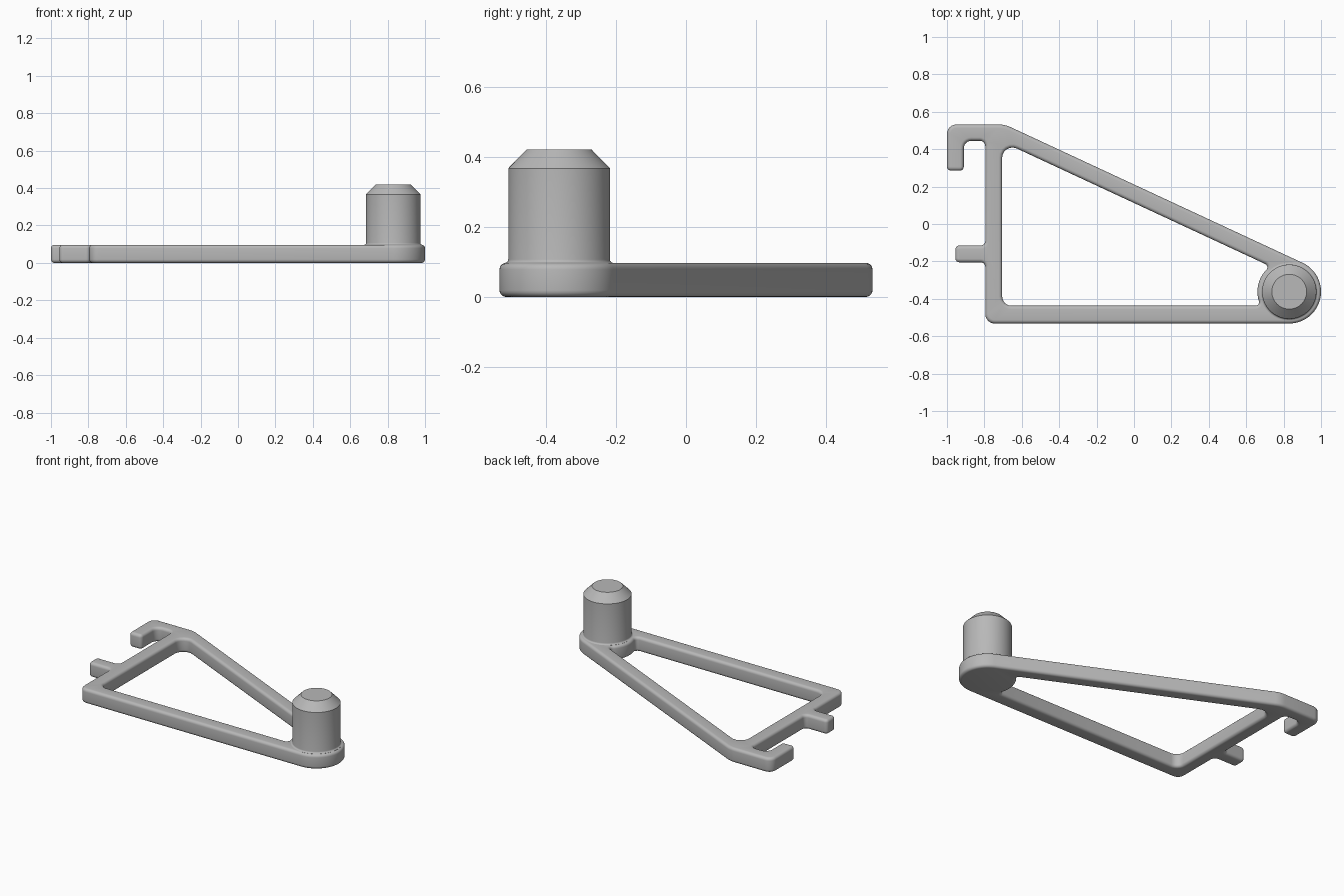
import bpy, bmesh, math
from mathutils import Vector

cube = bpy.data.objects.get("Cube")
if cube:
    bpy.data.objects.remove(cube, do_unlink=True)

grey = bpy.data.materials.new("grey plastic")
grey.use_nodes = True
COLOUR = (0.48, 0.48, 0.48, 1)
grey.diffuse_color = COLOUR
grey.node_tree.nodes["Principled BSDF"].inputs["Base Color"].default_value = COLOUR

THICK, BEVEL = 0.097, 0.019
PIVOT, BOSS_R = Vector((0.83, -0.362)), 0.17


def arc(start, end, steps):
    """Points on the rim of the boss, with no further rounding."""
    pts = []
    for i in range(steps + 1):
        a = math.radians(start + (end - start) * i / steps)
        p = PIVOT + BOSS_R * Vector((math.cos(a), math.sin(a)))
        pts.append((p.x, p.y, 0))
    return pts


def rounded(corners, steps=6):
    """Turn (x, y, radius) corners into a filleted loop."""
    pts, n = [], len(corners)
    for i, (x, y, r) in enumerate(corners):
        p = Vector((x, y))
        if r == 0:
            pts.append(p)
            continue
        u = (Vector(corners[i - 1][:2]) - p).normalized()
        v = (Vector(corners[(i + 1) % n][:2]) - p).normalized()
        half = u.angle(v) / 2
        centre = p + (u + v).normalized() * r / math.sin(half)
        a = p + u * r / math.tan(half) - centre
        b = p + v * r / math.tan(half) - centre
        sweep = a.angle(b)
        for k in range(steps + 1):
            t = k / steps
            pts.append(centre + (a * math.sin((1 - t) * sweep)
                                 + b * math.sin(t * sweep)) / math.sin(sweep))
    return pts


def inset(loop, d):
    """Move a loop to its left by d with mitred corners."""
    out, n = [], len(loop)
    for i, p in enumerate(loop):
        e = (p - loop[i - 1]).normalized()
        f = (loop[(i + 1) % n] - p).normalized()
        n1, n2 = Vector((-e.y, e.x)), Vector((-f.y, f.x))
        out.append(p + (n1 + n2) * d / (1 + n1.dot(n2)))
    return out


def finish(bm, name, angle):
    bmesh.ops.recalc_face_normals(bm, faces=bm.faces[:])
    mesh = bpy.data.meshes.new(name)
    bm.to_mesh(mesh)
    bm.free()
    mesh.materials.append(grey)
    ob = bpy.data.objects.new(name, mesh)
    bpy.context.collection.objects.link(ob)
    bpy.ops.object.select_all(action='DESELECT')
    ob.select_set(True)
    bpy.context.view_layer.objects.active = ob
    bpy.ops.object.shade_smooth_by_angle(angle=math.radians(angle))


# Frame outline with the hook and the peg, counter-clockwise
outline = rounded(
    [(-0.795, -0.532, 0.05)] + arc(-90, 65.1, 28) +
    [(-0.69, 0.532, 0.15), (-1, 0.532, 0.05),
     (-1, 0.285, 0.022), (-0.91, 0.285, 0.022),
     (-0.91, 0.445, 0.04), (-0.795, 0.445, 0.03),
     (-0.795, -0.115, 0.025), (-0.955, -0.115, 0.022),
     (-0.955, -0.205, 0.022), (-0.795, -0.205, 0.025)])

# Triangular opening, clockwise
opening = rounded(
    [(-0.705, -0.437, 0.05), (-0.705, 0.44, 0.055), (0.728, -0.226, 0.02)] +
    arc(140, 193, 10) + [(0.677, -0.437, 0.02)])

# Frame: rounded edges at top and bottom, flat caps
bm = bmesh.new()
STEPS = 5
lower = []
for i in range(STEPS + 1):
    a = math.pi / 2 * i / STEPS
    lower.append((BEVEL * (1 - math.sin(a)), BEVEL * (1 - math.cos(a))))
section = lower + [(d, THICK - z) for d, z in reversed(lower)]
bottom_edges, top_edges = [], []
for loop in (outline, opening):
    n = len(loop)
    rings = [[bm.verts.new((p.x, p.y, z)) for p in inset(loop, d)] for d, z in section]
    for low, high in zip(rings, rings[1:]):
        for i in range(n):
            j = (i + 1) % n
            bm.faces.new((low[i], low[j], high[j], high[i]))
    for ring, store in ((rings[0], bottom_edges), (rings[-1], top_edges)):
        store += [bm.edges.get((ring[i], ring[(i + 1) % n])) for i in range(n)]
for edges in (bottom_edges, top_edges):
    bmesh.ops.triangle_fill(bm, edges=edges, use_beauty=True, normal=(0, 0, 1))
finish(bm, "frame", 35)

# Pin: turned profile with a small flare at the foot and a chamfered top
PIN_R, FLARE, SIDES = 0.145, 0.01, 64
profile = [(PIN_R + FLARE, THICK - 0.02)]
for i in range(5):
    a = math.pi / 2 * i / 4
    profile.append((PIN_R + FLARE * (1 - math.sin(a)), THICK + FLARE * (1 - math.cos(a))))
profile += [(PIN_R, 0.367), (0.093, 0.42)]
bm = bmesh.new()
rings = []
for r, z in profile:
    ring = []
    for k in range(SIDES):
        a = 2 * math.pi * k / SIDES
        ring.append(bm.verts.new((PIVOT.x + r * math.cos(a), PIVOT.y + r * math.sin(a), z)))
    rings.append(ring)
for low, high in zip(rings, rings[1:]):
    for i in range(SIDES):
        j = (i + 1) % SIDES
        bm.faces.new((low[i], low[j], high[j], high[i]))
bm.faces.new(rings[0])
bm.faces.new(rings[-1])
finish(bm, "pin", 30)
